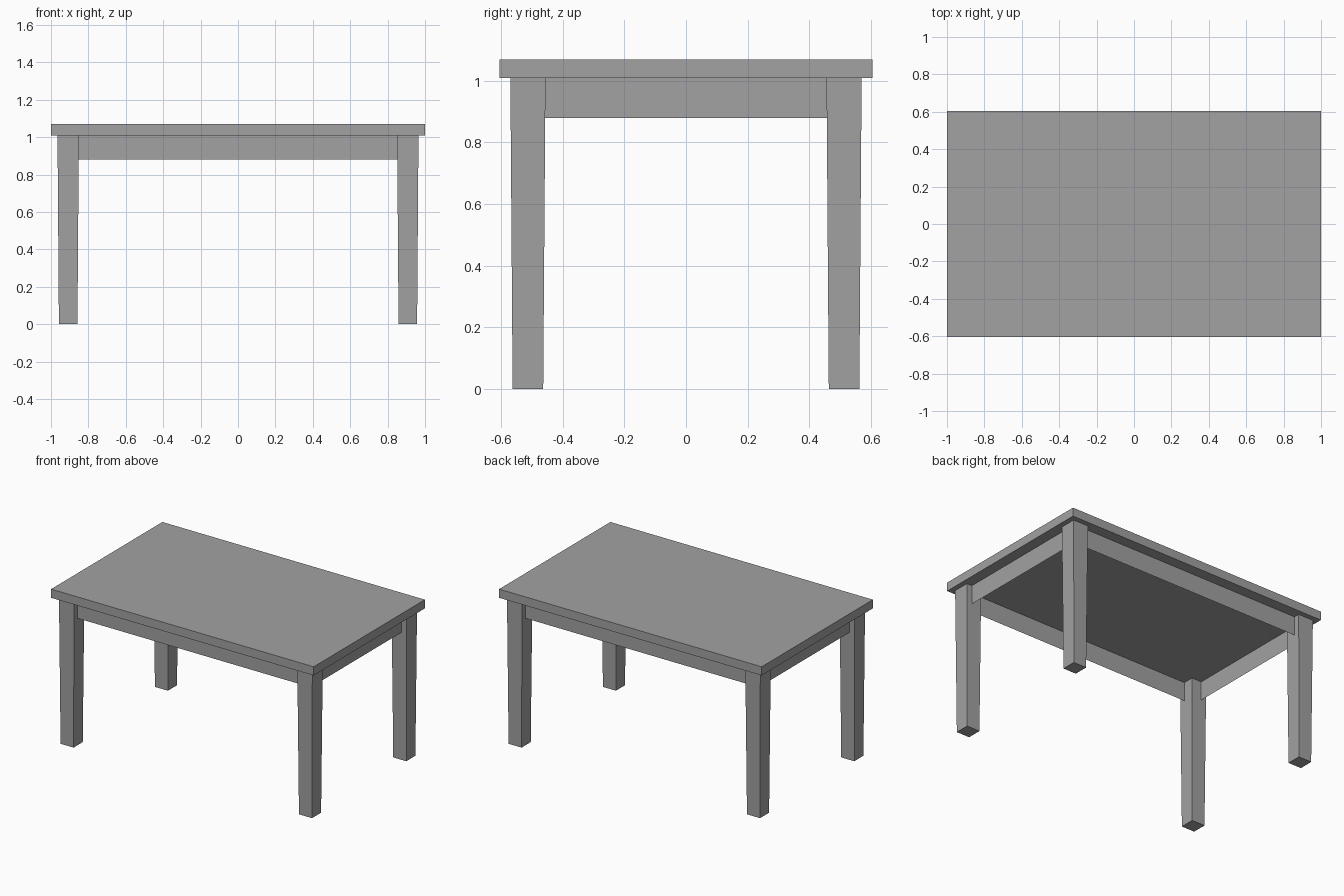
import bpy
import bmesh

cube = bpy.data.objects.get("Cube")
if cube:
    bpy.data.objects.remove(cube, do_unlink=True)

grey = bpy.data.materials.new("plain grey")
grey.use_nodes = True
colour = (0.36, 0.36, 0.36, 1)
grey.diffuse_color = colour
grey.node_tree.nodes["Principled BSDF"].inputs["Base Color"].default_value = colour

TOP_Z, UNDER_Z, APRON_Z = 1.07, 1.01, 0.88
APRON_X, APRON_Y = 0.925, 0.53
LEG_X, LEG_Y = 0.908, 0.513


def finish(name, bm):
    mesh = bpy.data.meshes.new(name)
    bm.to_mesh(mesh)
    bm.free()
    mesh.materials.append(grey)
    obj = bpy.data.objects.new(name, mesh)
    bpy.context.collection.objects.link(obj)
    return obj


def block(name, centre, width, depth, z0, z1, taper=1.0):
    """Box between two heights, with its foot scaled by taper."""
    bm = bmesh.new()
    bmesh.ops.create_cube(bm, size=1)
    for v in bm.verts:
        s = taper if v.co.z < 0 else 1.0
        v.co = (centre[0] + v.co.x * width * s,
                centre[1] + v.co.y * depth * s,
                z0 if v.co.z < 0 else z1)
    return finish(name, bm)


def panel(name, start, end):
    """Thin upright apron sheet between two leg centres."""
    bm = bmesh.new()
    corners = [(*start, APRON_Z), (*end, APRON_Z), (*end, UNDER_Z), (*start, UNDER_Z)]
    bm.faces.new([bm.verts.new(c) for c in corners])
    return finish(name, bm)


# Table top
block("table_top", (0, 0), 2.0, 1.21, UNDER_Z, TOP_Z)

# Tapered legs
for side, sx in (("left", 1), ("right", -1)):
    for end, sy in (("front", -1), ("back", 1)):
        block(f"{end}_{side}_leg", (sx * LEG_X, sy * LEG_Y),
              0.114, 0.114, 0, UNDER_Z, taper=0.87)

# Aprons joining the legs, facing outwards
panel("front_apron", (-LEG_X, -APRON_Y), (LEG_X, -APRON_Y))
panel("back_apron", (LEG_X, APRON_Y), (-LEG_X, APRON_Y))
panel("left_apron", (APRON_X, -LEG_Y), (APRON_X, LEG_Y))
panel("right_apron", (-APRON_X, LEG_Y), (-APRON_X, -LEG_Y))
